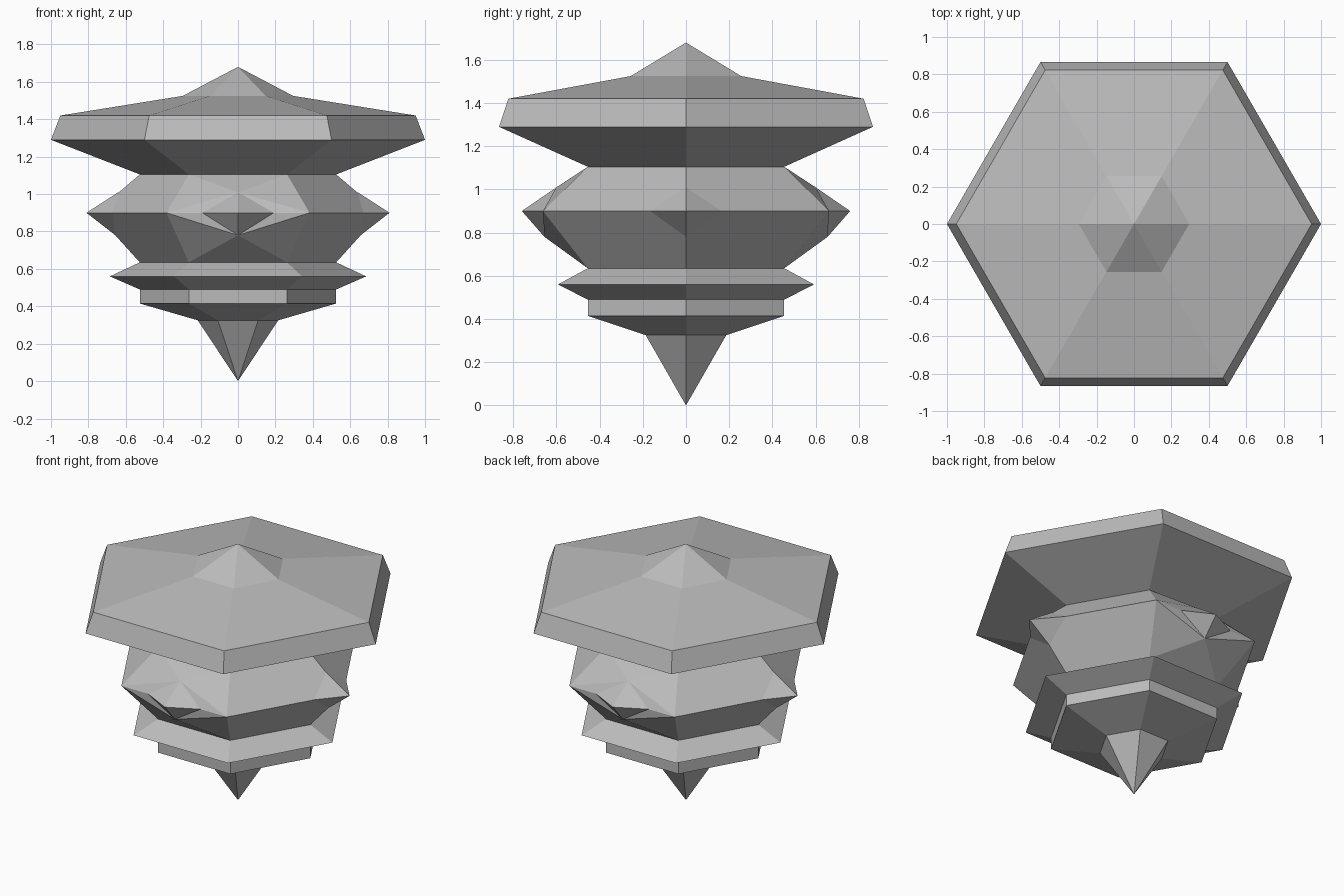
import bpy, bmesh
from math import sin, cos, pi
from mathutils import Vector

cube = bpy.data.objects.get("Cube")
if cube:
    bpy.data.objects.remove(cube)

stone = bpy.data.materials.new("plain grey")
stone.use_nodes = True
GREY = (0.5, 0.5, 0.5, 1)
stone.diffuse_color = GREY
stone.node_tree.nodes["Principled BSDF"].inputs["Base Color"].default_value = GREY


def corner(r, z, i):
    return Vector((r * cos(i * pi / 3), r * sin(i * pi / 3), z))


def build(name, polygons):
    """Make a flat-shaded object from a list of polygons, welding shared points."""
    bm = bmesh.new()
    for poly in polygons:
        bm.faces.new([bm.verts.new(p) for p in poly])
    bmesh.ops.remove_doubles(bm, verts=bm.verts, dist=0.0005)
    mesh = bpy.data.meshes.new(name)
    bm.to_mesh(mesh)
    bm.free()
    mesh.materials.append(stone)
    obj = bpy.data.objects.new(name, mesh)
    bpy.context.collection.objects.link(obj)


def hexagon(profile, skip=()):
    """Six-sided turning of a (radius, height) profile, bottom to top."""
    polys = []
    for (r0, z0), (r1, z1) in zip(profile, profile[1:]):
        for i in range(6):
            if i in skip:
                continue
            low = [corner(r0, z0, i), corner(r0, z0, i + 1)]
            high = [corner(r1, z1, i + 1), corner(r1, z1, i)]
            polys.append((low if r0 else low[:1]) + (high if r1 else high[:1]))
    return polys


# Stacked hexagonal tiers
build("bottom_spike", hexagon([(0, 0), (0.215, 0.325), (0.525, 0.415)]))
build("lower_collar", hexagon([(0.525, 0.415), (0.525, 0.49)]))
build("thin_flange", hexagon([(0.525, 0.49), (0.685, 0.56), (0.525, 0.635)]))
build("roof", hexagon([(0.525, 1.105), (1, 1.29), (0.95, 1.42), (0.295, 1.525), (0, 1.68)]))

# Belt, whose front and back sides are replaced by raised panels
BELT = [(0.525, 0.635), (0.765, 0.9), (0.525, 1.105)]
MID_R, MID_Z = BELT[1]
build("belt", hexagon(BELT, skip=(1, 4)))


def panel(name, i):
    """Raised side with a pointed stud in its middle."""
    out = (corner(1, 0, i) + corner(1, 0, i + 1)).normalized()
    ml, mr = corner(MID_R, MID_Z, i), corner(MID_R, MID_Z, i + 1)
    sl, sr = ml.lerp(mr, 0.25), ml.lerp(mr, 0.75)
    tip = out * 0.76 + Vector((0, 0, MID_Z))
    polys = []
    for (r, z), (mid_r, mid_z), up in ((BELT[2], (0.6, 1.01), 1), (BELT[0], (0.655, 0.78), -1)):
        cl, cr = corner(r, z, i), corner(r, z, i + 1)
        mid = out * mid_r + Vector((0, 0, mid_z))
        part = [(mid, cr, cl), (ml, sl, mid), (ml, mid, cl), (sr, mr, mid),
                (mr, cr, mid), (sl, tip, mid), (tip, sr, mid)]
        polys += [p[::up] for p in part]
    build(name, polys)


panel("back_panel", 1)
panel("front_panel", 4)


def corner_stud(name, i):
    """Pointed stud over a belt corner."""
    m = corner(MID_R, MID_Z, i)
    side_a = m.lerp(corner(MID_R, MID_Z, i - 1), 0.25)
    side_b = m.lerp(corner(MID_R, MID_Z, i + 1), 0.25)
    tip, top, low = corner(0.81, MID_Z, i), corner(0.64, 1.01, i), corner(0.656, 0.78, i)
    build(name, [(side_a, tip, top), (tip, side_b, top), (tip, side_a, low), (side_b, tip, low)])


corner_stud("left_stud", 0)
corner_stud("right_stud", 3)
